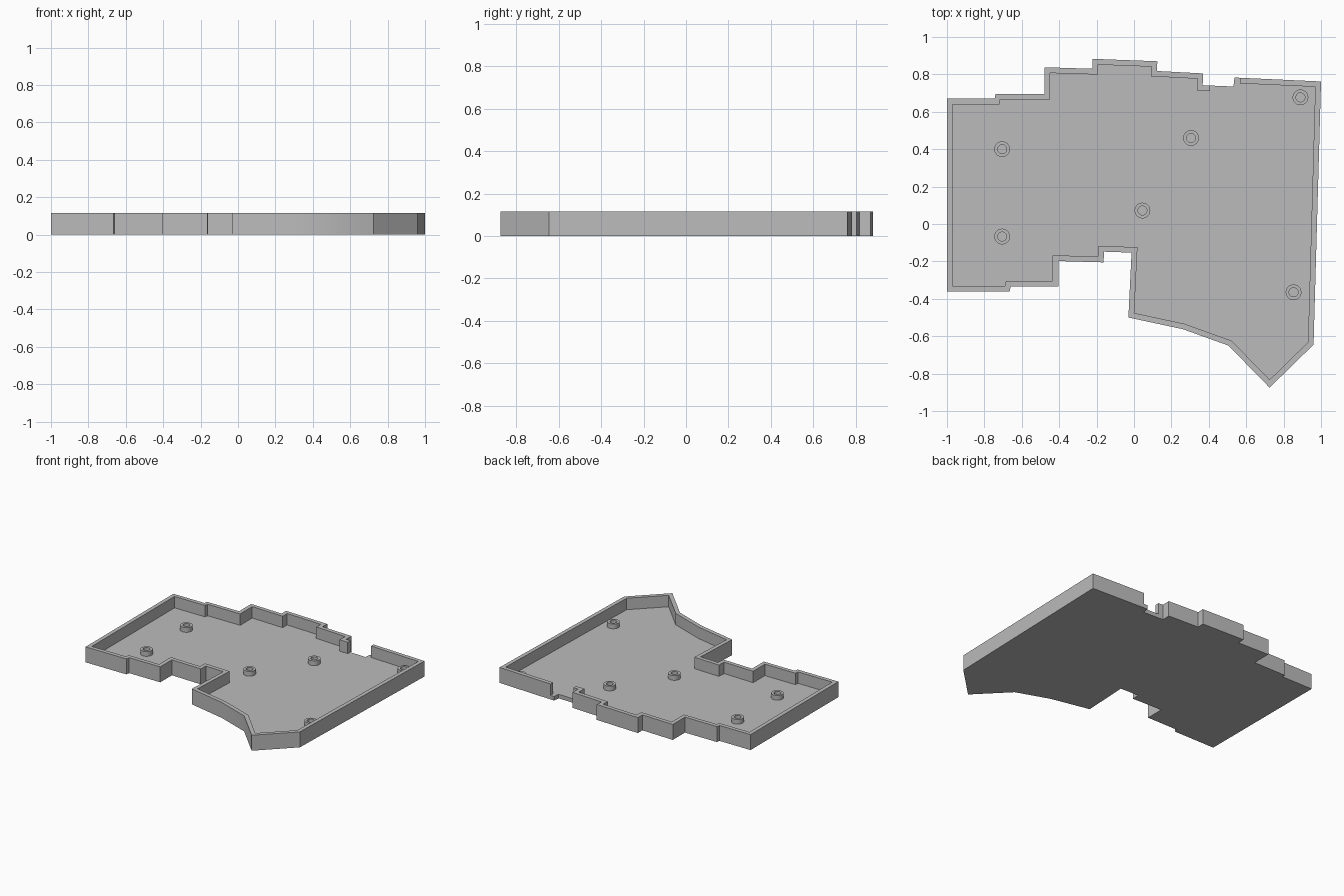
import bpy, bmesh, math
from mathutils import Vector

if "Cube" in bpy.data.objects:
    bpy.data.objects.remove(bpy.data.objects["Cube"])

HEIGHT, FLOOR, WALL = 0.115, 0.03, 0.03

grey = bpy.data.materials.new("plain grey")
grey.diffuse_color = (0.5, 0.5, 0.5, 1)
grey.use_nodes = True
grey.node_tree.nodes["Principled BSDF"].inputs["Base Color"].default_value = grey.diffuse_color

# Footprint of the tray, clockwise from the back left corner
OUTLINE = [(-1, .67), (-.745, .67), (-.74, .695), (-.478, .695), (-.478, .838),
           (-.222, .83), (-.222, .883), (.125, .87), (.122, .818), (.37, .805),
           (.367, .742), (.532, .735), (.537, .783), (1, .762), (.96, -.645),
           (.725, -.875), (.505, -.65), (.26, -.562), (-.03, -.5), (-.013, -.153),
           (-.16, -.148), (-.163, -.205), (-.405, -.198), (-.405, -.335),
           (-.66, -.335), (-.665, -.362), (-1, -.362)]


def inset(points, d):
    """Mitred inward offset of a clockwise outline."""
    result = []
    for i, p in enumerate(points):
        a, b, c = Vector(points[i - 1]), Vector(p), Vector(points[(i + 1) % len(points)])
        n1 = Vector(((b - a).y, -(b - a).x)).normalized()
        n2 = Vector(((c - b).y, -(c - b).x)).normalized()
        result.append(b + (n1 + n2) * d / (1 + n1.dot(n2)))
    return result


def make_object(name, bm):
    bmesh.ops.recalc_face_normals(bm, faces=bm.faces[:])
    mesh = bpy.data.meshes.new(name)
    bm.to_mesh(mesh)
    bm.free()
    mesh.materials.append(grey)
    obj = bpy.data.objects.new(name, mesh)
    bpy.context.collection.objects.link(obj)
    return obj


def prism(name, points, z0, z1):
    bm = bmesh.new()
    face = bm.faces.new([bm.verts.new((p[0], p[1], z0)) for p in points])
    top = bmesh.ops.extrude_face_region(bm, geom=[face])["geom"]
    bmesh.ops.translate(bm, vec=(0, 0, z1 - z0),
                        verts=[v for v in top if isinstance(v, bmesh.types.BMVert)])
    return make_object(name, bm)


def smooth(obj):
    bpy.ops.object.select_all(action='DESELECT')
    obj.select_set(True)
    bpy.context.view_layer.objects.active = obj
    bpy.ops.object.shade_smooth_by_angle(angle=math.radians(30))


# Tray: solid block hollowed out, with a port opening in the back wall
tray = prism("tray", OUTLINE, 0, HEIGHT)
cavity = prism("cavity_cutter", inset(OUTLINE, WALL), FLOOR, HEIGHT + .1)
port = prism("port_cutter", [(.405, .66), (.405, .9), (.567, .9), (.567, .66)],
             FLOOR, HEIGHT + .05)
for cutter in (cavity, port):
    mod = tray.modifiers.new(cutter.name, 'BOOLEAN')
    mod.operation, mod.solver, mod.object = 'DIFFERENCE', 'EXACT', cutter
    bpy.context.view_layer.objects.active = tray
    bpy.ops.object.modifier_apply(modifier=mod.name)
for cutter in (cavity, port):
    bpy.data.objects.remove(cutter)
smooth(tray)

# Screw bosses: short tubes standing on the floor
BOSSES = [(-.705, .4), (-.705, -.067), (.045, .072), (.305, .46), (.89, .677), (.853, -.365)]
PROFILE = [(.042, FLOOR - .005), (.042, .065), (.024, .065), (.024, FLOOR - .005)]
SIDES = 32
for x, y in BOSSES:
    bm = bmesh.new()
    rings = [[bm.verts.new((x + r * math.cos(t * math.tau / SIDES),
                            y + r * math.sin(t * math.tau / SIDES), z))
              for t in range(SIDES)] for r, z in PROFILE]
    for k in range(4):
        a, b = rings[k], rings[(k + 1) % 4]
        for t in range(SIDES):
            u = (t + 1) % SIDES
            bm.faces.new((a[t], a[u], b[u], b[t]))
    smooth(make_object("screw_boss", bm))
